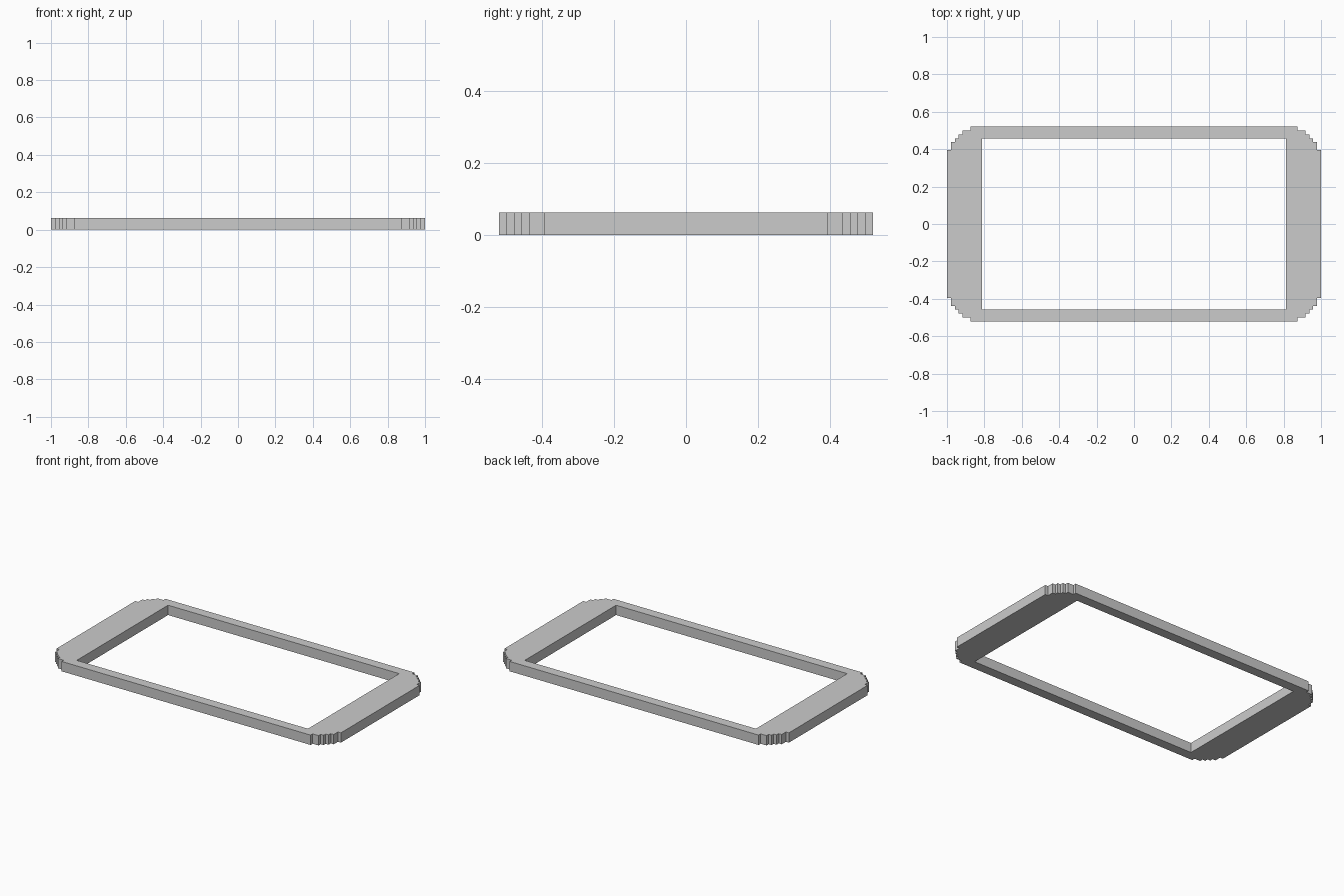
import bpy

if "Cube" in bpy.data.objects:
    bpy.data.objects.remove(bpy.data.objects["Cube"])

U = 1 / 48          # the model sits on a 1/48 grid
HEIGHT = 3 * U

# Quarter outline of the frame (grid units): stepped outer corner, then the opening
steps = [(42, 25), (42, 24), (44, 24), (44, 23), (45, 23), (45, 22),
         (46, 22), (46, 21), (47, 21), (47, 19), (48, 19)]
outline = [(39, 0), (48, 0)] + steps[::-1] + [(0, 25), (0, 22), (39, 22)]

# Flat quarter face at the top surface
mesh = bpy.data.meshes.new("frame")
mesh.from_pydata([(x * U, y * U, HEIGHT) for x, y in outline], [],
                 [list(range(len(outline)))])
frame = bpy.data.objects.new("frame", mesh)
bpy.context.collection.objects.link(frame)

# Mirror to a full ring, then thicken down to the ground
mirror = frame.modifiers.new("mirror", 'MIRROR')
mirror.use_axis = (True, True, False)
mirror.use_mirror_merge = True
solid = frame.modifiers.new("thickness", 'SOLIDIFY')
solid.thickness = HEIGHT
solid.offset = -1
